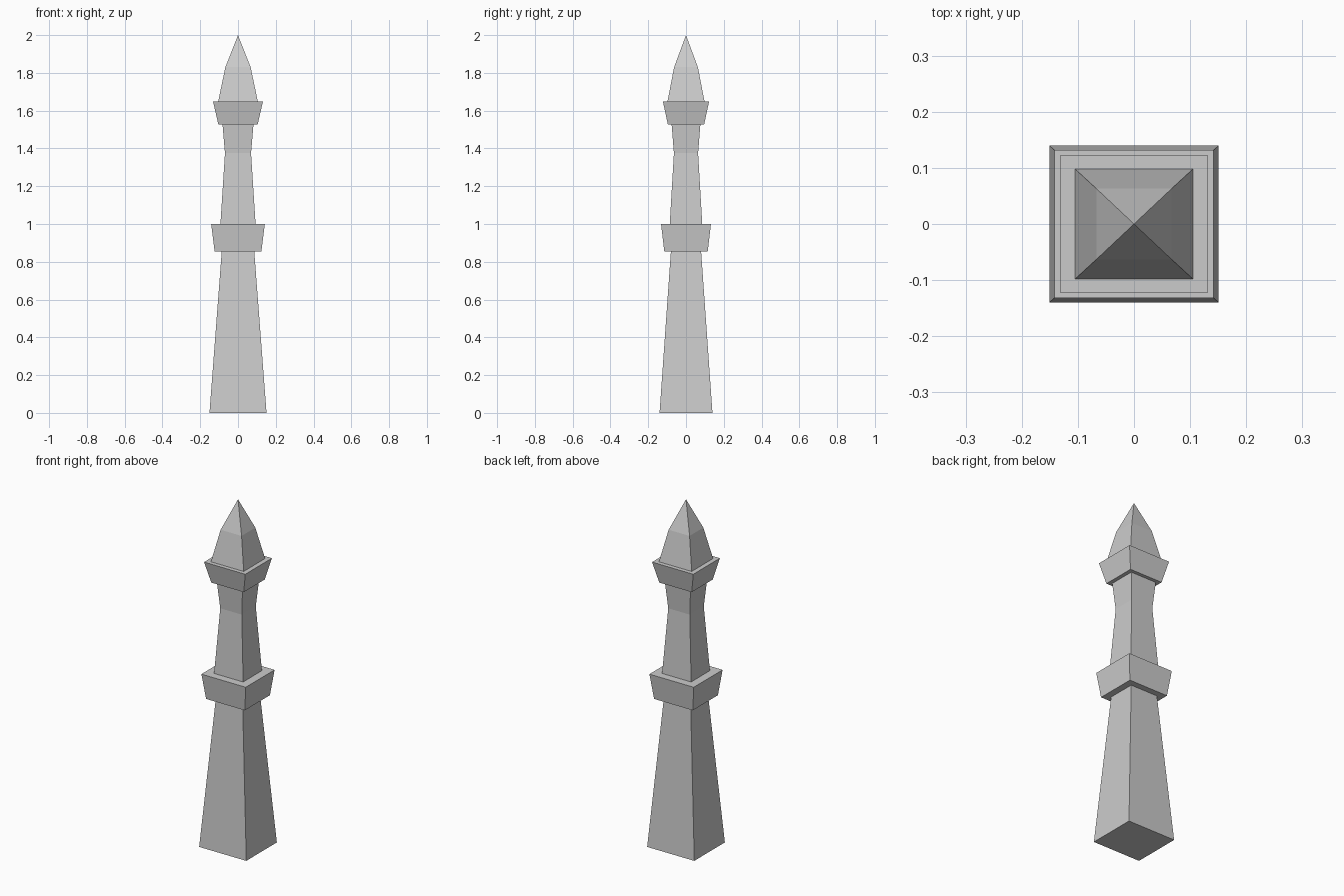
import bpy, bmesh

if "Cube" in bpy.data.objects:
    bpy.data.objects.remove(bpy.data.objects["Cube"])

stone = bpy.data.materials.new("grey stone")
stone.diffuse_color = (0.6, 0.6, 0.6, 1)
stone.use_nodes = True
stone.node_tree.nodes["Principled BSDF"].inputs["Base Color"].default_value = stone.diffuse_color


def tapered(name, rings, apex=None):
    """Stack rectangular rings (half x, half y, z); close with a cap or a point."""
    bm = bmesh.new()
    loops = [[bm.verts.new((sx * hx, sy * hy, z))
              for sx, sy in ((-1, -1), (1, -1), (1, 1), (-1, 1))]
             for hx, hy, z in rings]
    bm.faces.new(loops[0][::-1])
    for low, high in zip(loops, loops[1:]):
        for i in range(4):
            j = (i + 1) % 4
            bm.faces.new((low[i], low[j], high[j], high[i]))
    if apex is None:
        bm.faces.new(loops[-1])
    else:
        tip = bm.verts.new((0, 0, apex))
        for i in range(4):
            bm.faces.new((loops[-1][i], loops[-1][(i + 1) % 4], tip))
    mesh = bpy.data.meshes.new(name)
    bm.to_mesh(mesh)
    bm.free()
    mesh.materials.append(stone)
    obj = bpy.data.objects.new(name, mesh)
    bpy.context.collection.objects.link(obj)


# Shafts
tapered("lower_shaft", [(0.151, 0.14, 0), (0.086, 0.08, 0.855)])
tapered("upper_shaft", [(0.093, 0.086, 1.0), (0.069, 0.064, 1.375), (0.082, 0.076, 1.527)])
# Flared balconies
tapered("lower_balcony", [(0.124, 0.115, 0.855), (0.142, 0.132, 1.0)])
tapered("upper_balcony", [(0.104, 0.096, 1.527), (0.132, 0.122, 1.648)])
# Pointed roof
tapered("spire", [(0.105, 0.098, 1.648), (0.067, 0.063, 1.83)], apex=2.0)
